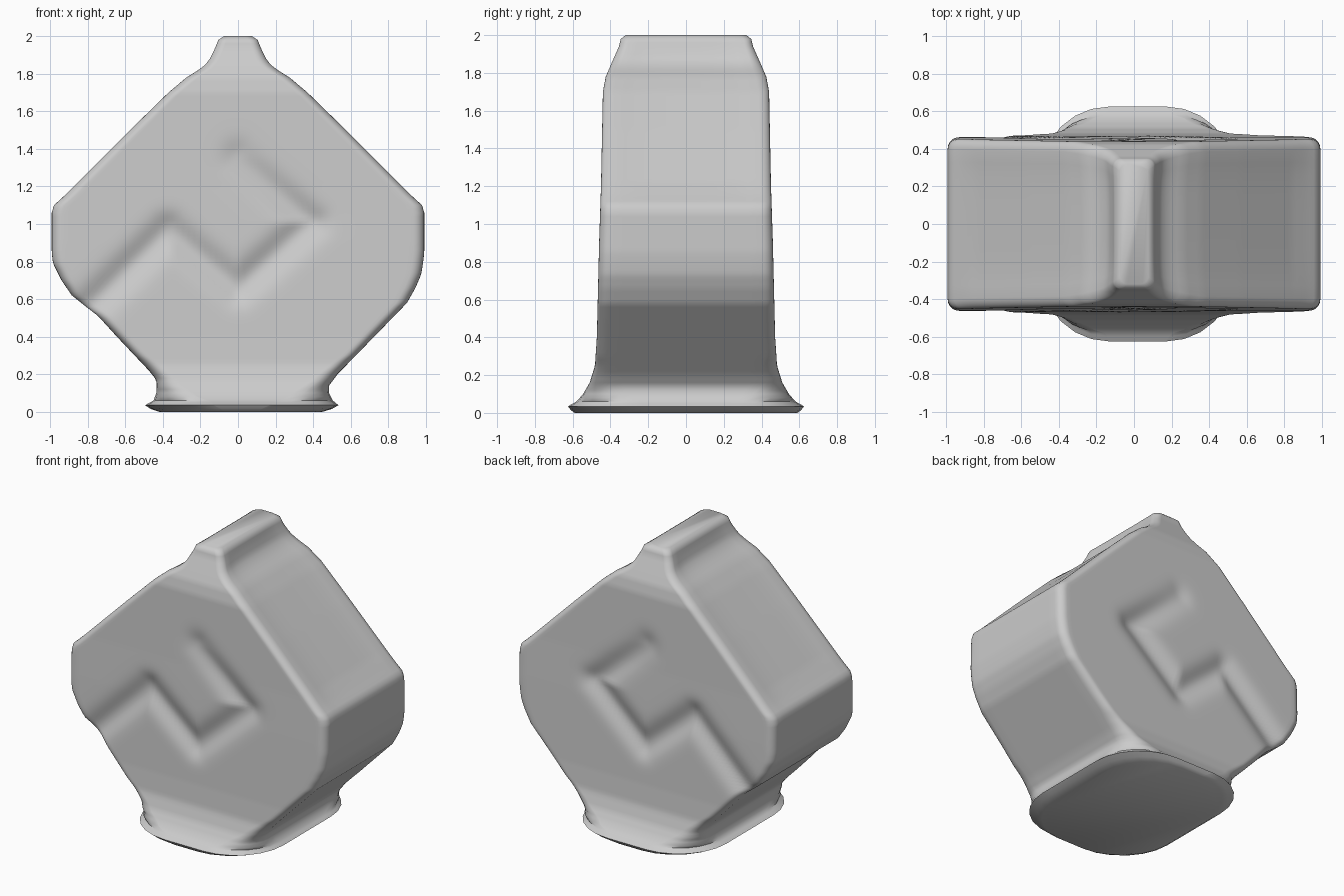
import bpy, math
from mathutils import Vector
from mathutils.geometry import intersect_point_line

if "Cube" in bpy.data.objects:
    bpy.data.objects.remove(bpy.data.objects["Cube"])


def lookup(table, z):
    """Linear interpolation in a list of (height, value)."""
    for (z0, v0), (z1, v1) in zip(table, table[1:]):
        if z <= z1:
            return v0 + (v1 - v0) * max(0, z - z0) / (z1 - z0)
    return table[-1][1]


# Half widths of the diamond at each height; the upper part is shared
UPPER = [(0.79, 0.985), (0.85, 0.992), (1.06, 0.992), (1.1, 0.98), (1.15, 0.925), (1.3, 0.775),
         (1.5, 0.575), (1.7, 0.37), (1.78, 0.275), (1.83, 0.195), (1.87, 0.155),
         (1.93, 0.125), (1.98, 0.105), (2.0, 0.075)]
RIGHT = [(0, 0.45), (0.015, 0.5), (0.035, 0.535), (0.06, 0.505), (0.1, 0.485), (0.14, 0.485),
         (0.2, 0.53), (0.4, 0.725), (0.58, 0.9), (0.66, 0.945), (0.73, 0.975)] + UPPER
LEFT = [(0, 0.42), (0.015, 0.465), (0.035, 0.495), (0.06, 0.45), (0.1, 0.435), (0.17, 0.435),
        (0.22, 0.475), (0.4, 0.645), (0.51, 0.745), (0.56, 0.81), (0.62, 0.885),
        (0.7, 0.94)] + UPPER
DEPTH = [(0, 0.59), (0.015, 0.61), (0.035, 0.625), (0.06, 0.58), (0.1, 0.545), (0.16, 0.51),
         (0.25, 0.482), (0.4, 0.472), (0.9, 0.46), (1.2, 0.45), (1.7, 0.44), (1.78, 0.425),
         (1.85, 0.395), (1.94, 0.355), (1.98, 0.345), (2.0, 0.32)]
CORNER = [(0, 0.38), (0.04, 0.36), (0.08, 0.22), (0.15, 0.11), (0.3, 0.06), (1.8, 0.055), (2.0, 0.04)]

# Centre line of the angular groove on the front and back faces
GROOVE = [Vector(p) for p in ((-0.82, 0.53), (-0.37, 0.97), (0.0, 0.66), (0.39, 1.01), (0.0, 1.36))]


def groove(x, z):
    p, best = Vector((x, z)), 9
    for a, b in zip(GROOVE, GROOVE[1:]):
        q, t = intersect_point_line(p, a, b)
        q = a if t < 0 else b if t > 1 else q
        best = min(best, (p - Vector(q[:2])).length)
    # shallower towards the upper end
    fade = 1 - 0.5 * max(0, min(1, (z - 1.05) / 0.3))
    return 0.042 * fade * math.exp(-(best / 0.08) ** 2)


NX, NY, NC = 64, 12, 6


def section(z):
    """Rounded rectangle at height z, with the grooves pressed in."""
    xl, xr, d = -lookup(LEFT, z), lookup(RIGHT, z), lookup(DEPTH, z)
    r = min(lookup(CORNER, z), (xr - xl) * 0.4)
    corners = [(xr - r, -d + r, -90), (xr - r, d - r, 0), (xl + r, d - r, 90), (xl + r, -d + r, 180)]
    pts = []
    for k, (cx, cy, start) in enumerate(corners):
        for i in range(NC + 1):
            a = math.radians(start + 90 * i / NC)
            pts.append((cx + r * math.cos(a), cy + r * math.sin(a)))
        nx, ny, s = corners[(k + 1) % 4]
        s = math.radians(s)
        p, q = pts[-1], (nx + r * math.cos(s), ny + r * math.sin(s))
        n = NX if k % 2 else NY
        pts += [(p[0] + (q[0] - p[0]) * i / n, p[1] + (q[1] - p[1]) * i / n) for i in range(1, n)]
    ring = []
    for x, y in pts:
        if abs(y) > d - r:
            y -= math.copysign(groove(x, z) * (abs(y) - d + r) / r, y)
        elif 1.12 < z < 2:
            # slight dish of the upper panels, fading out at their ends
            fade = min(1, (z - 1.12) / 0.1, (2 - z) / 0.12)
            x -= math.copysign(0.015 * fade * (1 - (y / (d - r)) ** 4), x)
        ring.append((x, y, z))
    return ring


# Loft the whole block with its flared foot and top ridge
levels = sorted({round(i * 0.02, 3) for i in range(4, 101)} | {0, 0.015, 0.035, 0.05, 0.06})
verts = [p for z in levels for p in section(z)]
n = len(verts) // len(levels)
faces = [(j * n + i, j * n + (i + 1) % n, (j + 1) * n + (i + 1) % n, (j + 1) * n + i)
         for j in range(len(levels) - 1) for i in range(n)]
faces.append(tuple(reversed(range(n))))
faces.append(tuple(range(len(verts) - n, len(verts))))

mesh = bpy.data.meshes.new("grooved_diamond_block")
mesh.from_pydata(verts, [], faces)
block = bpy.data.objects.new("grooved_diamond_block", mesh)
bpy.context.collection.objects.link(block)
bpy.context.view_layer.objects.active = block
block.select_set(True)
bpy.ops.object.shade_smooth_by_angle(angle=math.radians(50))
